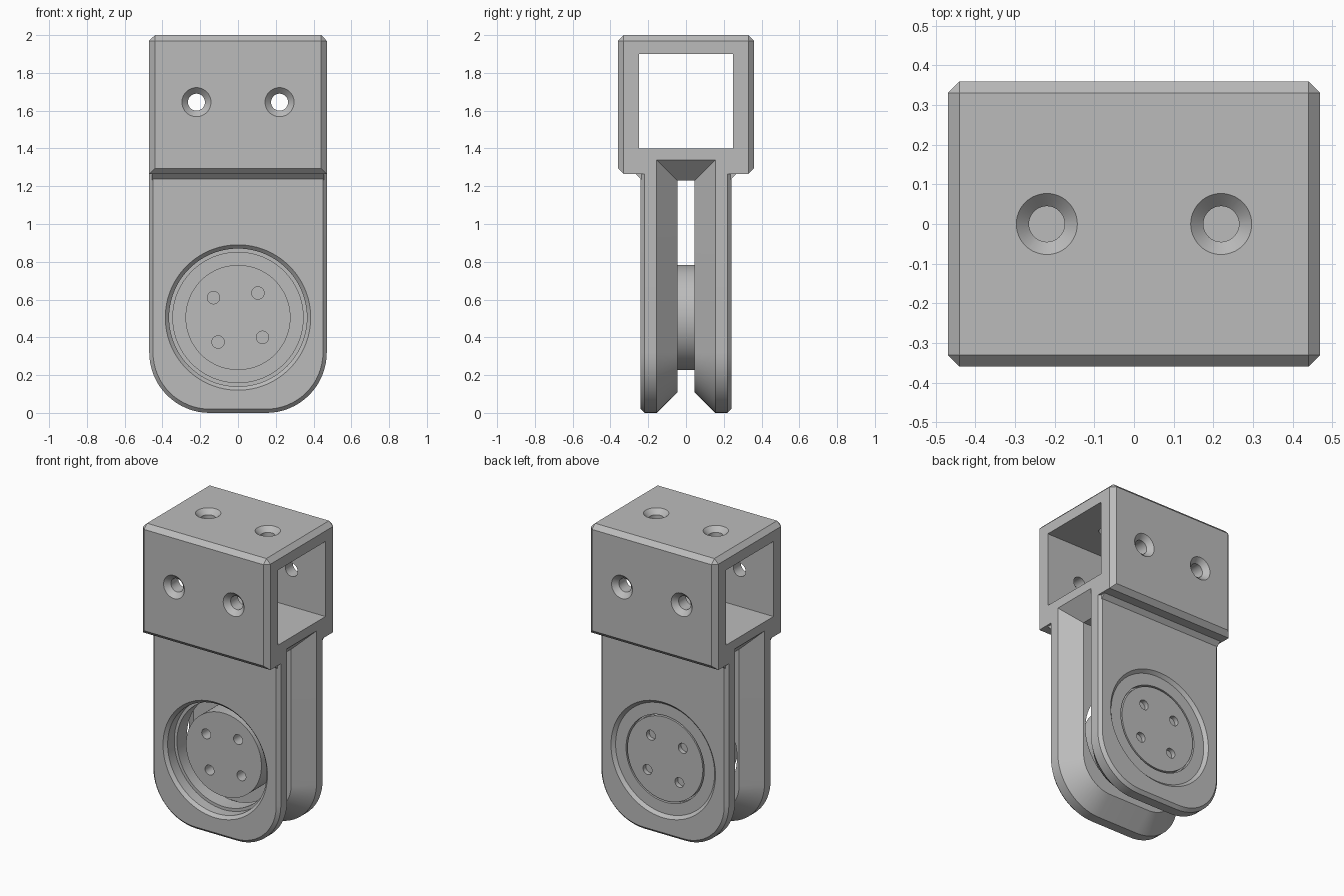
import bpy, bmesh, math
from mathutils import Matrix

if "Cube" in bpy.data.objects:
    bpy.data.objects.remove(bpy.data.objects["Cube"])

grey = bpy.data.materials.new("plain_grey")
grey.use_nodes = True
grey.diffuse_color = (0.5, 0.5, 0.5, 1)
grey.node_tree.nodes["Principled BSDF"].inputs["Base Color"].default_value = (0.5, 0.5, 0.5, 1)

HX, HY = 0.47, 0.36        # half width and half depth of the socket
PIVOT_Z = 0.505


def loft(name, loops):
    """Solid skinned through matching point loops, capped at both ends."""
    bm = bmesh.new()
    rings = [[bm.verts.new(p) for p in loop] for loop in loops]
    for a, b in zip(rings, rings[1:]):
        for i in range(len(a)):
            j = (i + 1) % len(a)
            bm.faces.new((a[i], a[j], b[j], b[i]))
    bm.faces.new(rings[0])
    bm.faces.new(rings[-1])
    bmesh.ops.recalc_face_normals(bm, faces=bm.faces)
    mesh = bpy.data.meshes.new(name)
    bm.to_mesh(mesh)
    bm.free()
    mesh.materials.append(grey)
    obj = bpy.data.objects.new(name, mesh)
    bpy.context.collection.objects.link(obj)
    return obj


def lathe(name, profile, x=0, z=0, sides=64):
    """Turned solid along y from (radius, y) pairs."""
    turn = [math.tau * i / sides for i in range(sides)]
    return loft(name, [[(x + r * math.cos(t), y, z + r * math.sin(t)) for t in turn]
                       for r, y in profile])


def rect_x(x, hy, z0, z1):
    return [(x, -hy, z0), (x, hy, z0), (x, hy, z1), (x, -hy, z1)]


def cut(obj, *cutters):
    bpy.context.view_layer.objects.active = obj
    for c in cutters:
        c.hide_render = True
        mod = obj.modifiers.new("cut", 'BOOLEAN')
        mod.operation, mod.solver, mod.object = 'DIFFERENCE', 'EXACT', c
        bpy.ops.object.modifier_apply(modifier=mod.name)
        bpy.data.objects.remove(c)


# Socket block, chamfered except along its lower end edges
socket = loft("socket_block", [rect_x(-HX, HY, 1.265, 2), rect_x(HX, HY, 1.265, 2)])
bm = bmesh.new()
bm.from_mesh(socket.data)


def is_lower_end(e):
    a, b = (v.co for v in e.verts)
    return max(a.z, b.z) < 1.5 and abs(a.x - b.x) < 0.01


bmesh.ops.bevel(bm, geom=[e for e in bm.edges if not is_lower_end(e)],
                offset=0.03, segments=1, affect='EDGES')
bm.to_mesh(socket.data)
bm.free()

# Square tunnel and the flared notches above the slot ends
cut(socket, loft("tunnel", [rect_x(-1, 0.25, 1.4, 1.9), rect_x(1, 0.25, 1.4, 1.9)]))
for s in (-1, 1):
    cut(socket, loft("notch", [rect_x(s * 0.36, 0.045, 1, 1.23),
                               rect_x(s * 0.5, 0.185, 1, 1.37)]))

# Countersunk screw holes, front to back and through the top
for x in (-0.22, 0.22):
    cut(socket, lathe("screw_hole", [(0.097, -0.38), (0.045, -0.328),
                                     (0.045, 0.328), (0.097, 0.38)], x, 1.645, 48))
    top = lathe("top_screw_hole", [(0.045, 1.8), (0.045, 1.968), (0.097, 2.02)], x, 0, 48)
    top.data.transform(Matrix.Rotation(math.pi / 2, 4, 'X'))
    cut(socket, top)

# Slot roof, tapering down between the arms
loft("slot_roof", [[(sx * hx, sy * 0.155, z) for sx, sy in
                    ((-1, -1), (1, -1), (1, 1), (-1, 1))]
                   for hx, z in ((0.36, 1.23), (0.41, 1.28))])


# Fork arms with round lower corners
def arm_outline(y, inset):
    pts = [(HX - inset, y, 1.28), (inset - HX, y, 1.28)]
    r, n = 0.32 - inset, 16
    for cx, start in ((-0.15, math.pi), (0.15, 1.5 * math.pi)):
        for i in range(n + 1):
            t = start + i * math.pi / 2 / n
            pts.append((cx + r * math.cos(t), y, 0.32 + r * math.sin(t)))
    return pts


def make_arm(name, s):
    return loft(name, [arm_outline(s * y, inset) for y, inset in
                       ((0.24, 0.02), (0.22, 0), (0.155, 0), (0.045, 0.11))])


front_arm = make_arm("front_arm", -1)
back_arm = make_arm("back_arm", 1)
cut(front_arm, lathe("bore", [(0.405, -0.26), (0.365, -0.22), (0.365, -0.15),
                              (0.345, -0.15), (0.345, 0)], 0, PIVOT_Z, 96))
cut(back_arm, lathe("recess", [(0.405, 0.26), (0.365, 0.22), (0.288, 0.22),
                               (0.288, 0.19)], 0, PIVOT_Z, 96))

# Sloping shoulders where the arms meet the socket
for name, s in (("front_shoulder", -1), ("back_shoulder", 1)):
    loft(name, [[(x, s * 0.22, 1.27), (x, s * 0.272, 1.27),
                 (x, s * 0.235, 1.233), (x, s * 0.22, 1.233)] for x in (-0.455, 0.455)])

# Pivot hub with four blind holes on each face
hub = lathe("pivot_hub", [(0.278, -0.15), (0.278, 0.22)], 0, PIVOT_Z, 96)
for k in range(4):
    t = math.radians(51 + 90 * k)
    hx, hz = 0.167 * math.cos(t), PIVOT_Z + 0.167 * math.sin(t)
    cut(hub, lathe("pin_hole", [(0.033, -0.2), (0.033, -0.07)], hx, hz, 24),
        lathe("pin_hole", [(0.033, 0.14), (0.033, 0.3)], hx, hz, 24))

# Smooth the round walls, keep the edges sharp
bpy.ops.object.select_all(action='DESELECT')
for o in bpy.context.collection.objects:
    if o.type == 'MESH' and grey.name in o.data.materials:
        o.select_set(True)
        bpy.context.view_layer.objects.active = o
bpy.ops.object.shade_smooth_by_angle(angle=math.radians(30))
